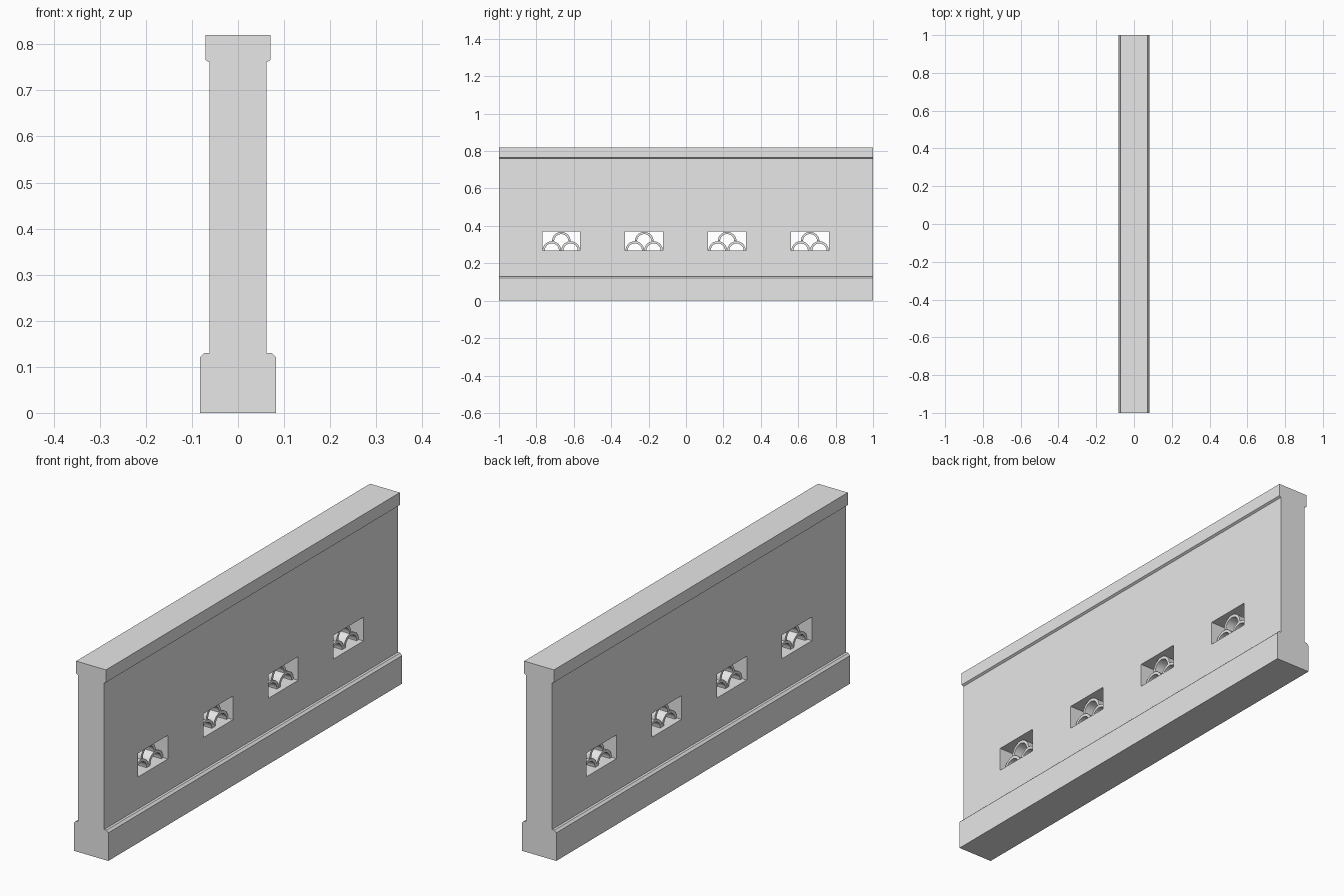
import bpy, bmesh, math

if "Cube" in bpy.data.objects:
    bpy.data.objects.remove(bpy.data.objects["Cube"])

GREY = (0.8, 0.8, 0.8, 1)
grey = bpy.data.materials.new("plain grey")
grey.use_nodes = True
grey.diffuse_color = GREY
grey.node_tree.nodes["Principled BSDF"].inputs["Base Color"].default_value = GREY

OPEN_Y = [-0.667 + 0.4435 * i for i in range(4)]
SILL, OPEN_W, OPEN_H = 0.268, 0.203, 0.102
TILE_R, TILE_INNER, TILE_HALF = 0.05, 0.038, 0.04


def prism(bm, outline, axis, start, end):
    """Extrude an outline of (horizontal, z) points along x or y."""
    def place(p, d):
        return (d, p[0], p[1]) if axis == "x" else (p[0], d, p[1])
    face = bm.faces.new([bm.verts.new(place(p, start)) for p in outline])
    out = bmesh.ops.extrude_face_region(bm, geom=[face])
    for v in out["geom"]:
        if isinstance(v, bmesh.types.BMVert):
            v.co["xyz".index(axis)] = end


def make(name, bm):
    bmesh.ops.recalc_face_normals(bm, faces=bm.faces)
    mesh = bpy.data.meshes.new(name)
    bm.to_mesh(mesh)
    bm.free()
    mesh.materials.append(grey)
    obj = bpy.data.objects.new(name, mesh)
    bpy.context.scene.collection.objects.link(obj)
    return obj


# Wall: mirrored half profile with chamfered plinth and overhanging cap
half = [(0.082, 0), (0.082, 0.121), (0.073, 0.13), (0.062, 0.13),
        (0.062, 0.761), (0.071, 0.766), (0.071, 0.82)]
bm = bmesh.new()
prism(bm, half + [(-x, z) for x, z in reversed(half)], "y", -1, 1)
wall = make("wall", bm)

# Rectangular openings cut right through the wall
bm = bmesh.new()
for y in OPEN_Y:
    a, b = y - OPEN_W / 2, y + OPEN_W / 2
    prism(bm, [(a, SILL), (b, SILL), (b, SILL + OPEN_H), (a, SILL + OPEN_H)],
          "x", -0.2, 0.2)
cutter = make("opening_cutter", bm)
cutter.hide_render = True
cut = wall.modifiers.new("openings", "BOOLEAN")
cut.operation = "DIFFERENCE"
cut.solver = "EXACT"
cut.object = cutter
bpy.context.view_layer.objects.active = wall
bpy.ops.object.modifier_apply(modifier=cut.name)
bpy.data.objects.remove(cutter)


# Stacked half-round tiles: two below, one resting on top
def arch(cy, cz, steps=16):
    angles = [math.pi * i / steps for i in range(steps + 1)]

    def arc(r):
        return [(cy + r * math.cos(t), cz + r * math.sin(t)) for t in angles]
    return arc(TILE_R) + arc(TILE_INNER)[::-1]


for n, y in enumerate(OPEN_Y, 1):
    bm = bmesh.new()
    for dy, dz in ((-TILE_R, 0), (TILE_R, 0), (0, TILE_R)):
        prism(bm, arch(y + dy, SILL + dz), "x", -TILE_HALF, TILE_HALF)
    tiles = make(f"arched_tiles_{n}", bm)
    bpy.ops.object.select_all(action="DESELECT")
    tiles.select_set(True)
    bpy.context.view_layer.objects.active = tiles
    bpy.ops.object.shade_smooth_by_angle(angle=math.radians(30))
